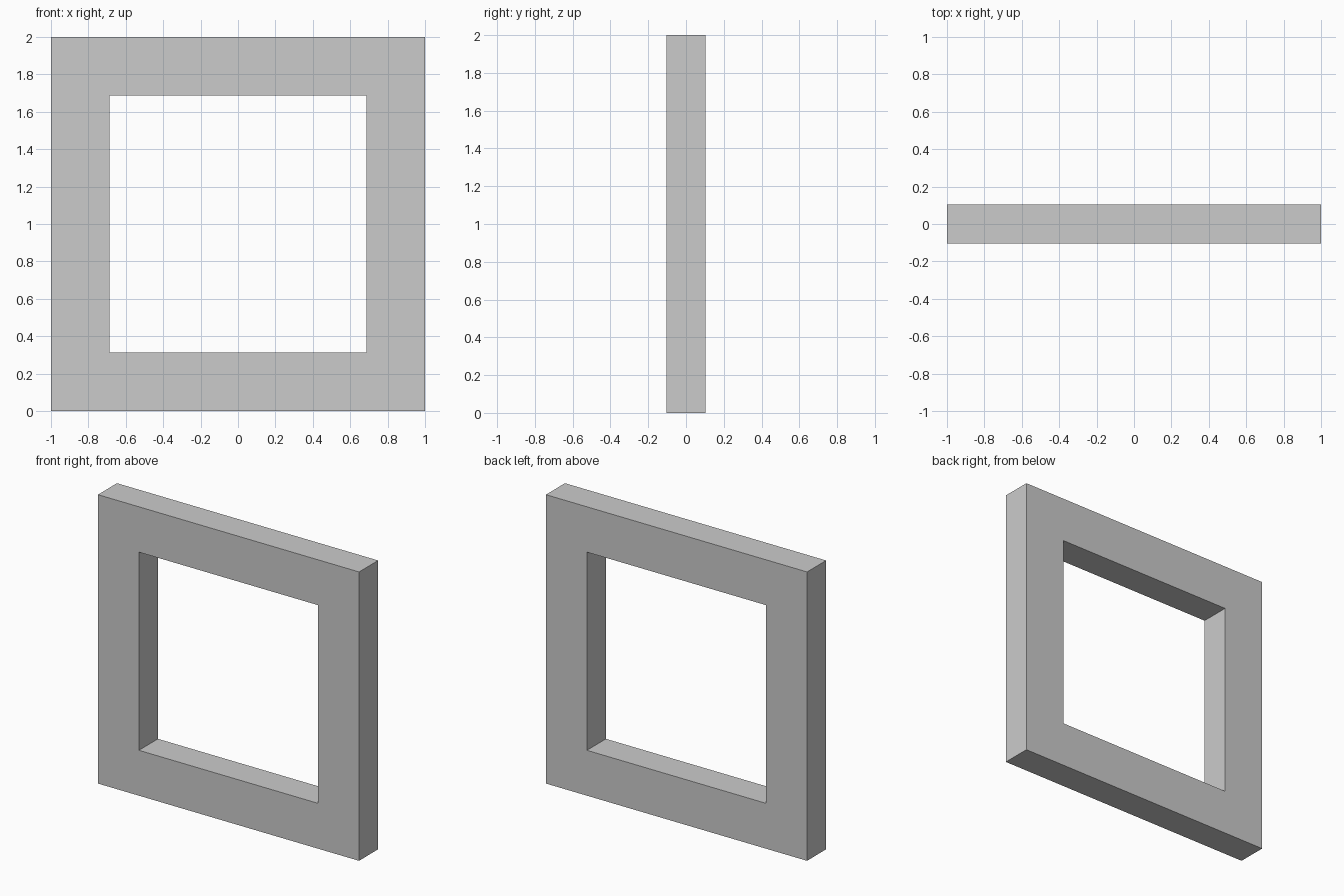
import bpy
import bmesh

if "Cube" in bpy.data.objects:
    bpy.data.objects.remove(bpy.data.objects["Cube"])

OUTER, INNER, HALF_DEPTH = 1.0, 0.686, 0.104
CORNERS = [(-1, -1), (1, -1), (1, 1), (-1, 1)]

bm = bmesh.new()


def square_loop(half, y):
    return [bm.verts.new((sx * half, y, 1.0 + sz * half)) for sx, sz in CORNERS]


# Cross-section loops: outer front, outer back, inner back, inner front
loops = [square_loop(OUTER, -HALF_DEPTH), square_loop(OUTER, HALF_DEPTH),
         square_loop(INNER, HALF_DEPTH), square_loop(INNER, -HALF_DEPTH)]

# Join each loop to the next, closing the square ring
for a, b in zip(loops, loops[1:] + loops[:1]):
    for i in range(4):
        j = (i + 1) % 4
        bm.faces.new((a[i], a[j], b[j], b[i]))
bmesh.ops.recalc_face_normals(bm, faces=bm.faces)

# Square frame
mesh = bpy.data.meshes.new("square_frame")
bm.to_mesh(mesh)
bm.free()
frame = bpy.data.objects.new("square_frame", mesh)
bpy.context.collection.objects.link(frame)
